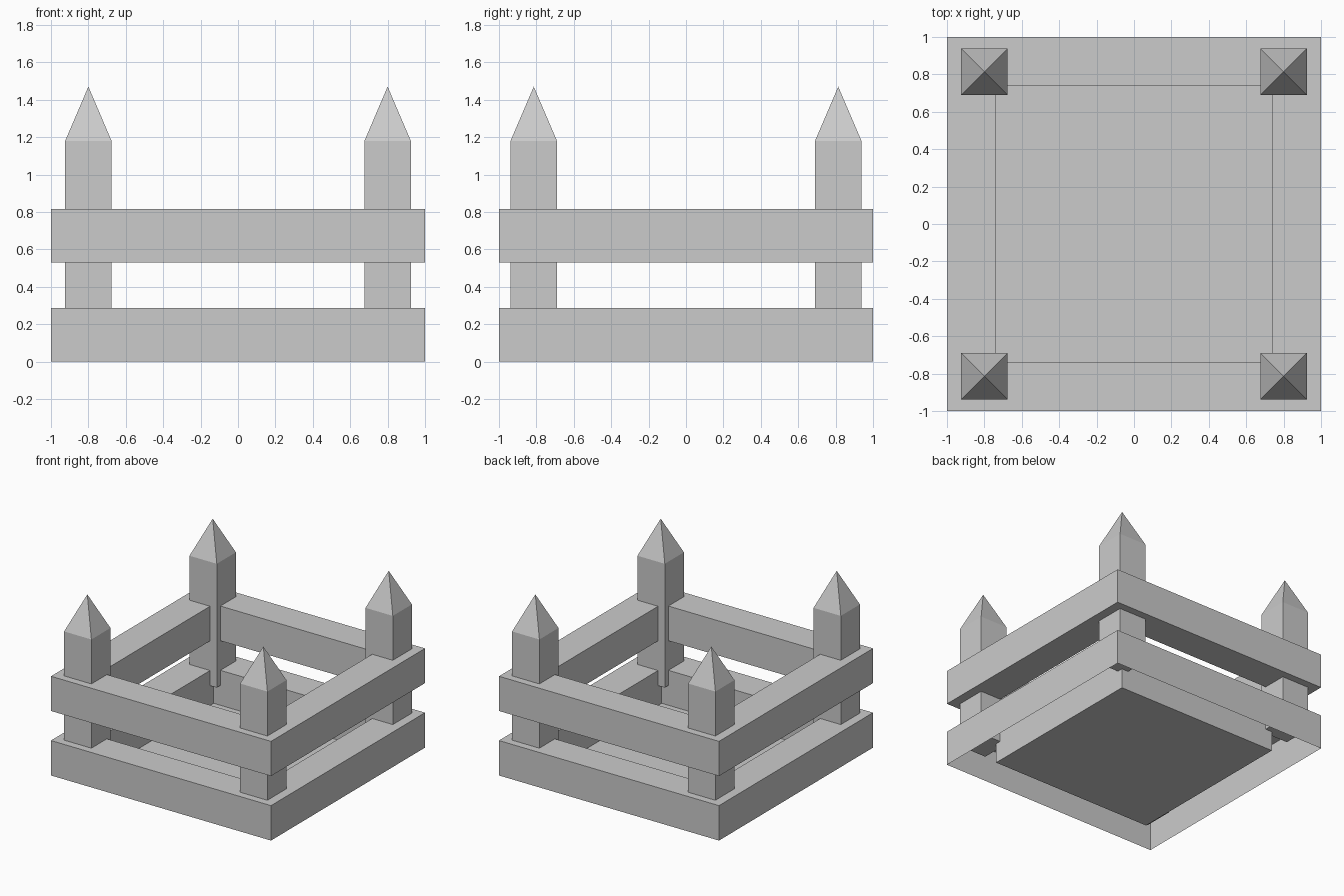
import bpy, bmesh

if "Cube" in bpy.data.objects:
    bpy.data.objects.remove(bpy.data.objects["Cube"])

OUTER, INNER = 1.0, 0.737
SIGNS = [(-1, -1), (1, -1), (1, 1), (-1, 1)]


def finish(name, bm):
    mesh = bpy.data.meshes.new(name)
    bm.to_mesh(mesh)
    bm.free()
    obj = bpy.data.objects.new(name, mesh)
    bpy.context.collection.objects.link(obj)
    return obj


def stack(name, profile, centre=(0, 0), closed=False, bottom=False, top=False):
    """Square loops of (half width, z) joined in order, around a vertical axis."""
    bm = bmesh.new()
    loops = [[bm.verts.new((centre[0] + sx * h, centre[1] + sy * h, z))
              for sx, sy in SIGNS] for h, z in profile]
    pairs = list(zip(loops, loops[1:]))
    if closed:
        pairs.append((loops[-1], loops[0]))
    for a, b in pairs:
        for i in range(4):
            j = (i + 1) % 4
            bm.faces.new((a[i], a[j], b[j], b[i]))
    if bottom:
        bm.faces.new(loops[0][::-1])
    if top:
        bm.faces.new(loops[-1])
    # Collapse the pyramid tip to one point
    bmesh.ops.remove_doubles(bm, verts=bm.verts[:], dist=1e-5)
    return finish(name, bm)


# Lower frame: hollow underneath, inner walls run down to a thin floor
stack("lower_frame_and_floor",
      [(OUTER, 0), (OUTER, 0.287), (INNER, 0.287), (INNER, 0)], top=True)

# Upper rail: solid square ring
stack("upper_rail",
      [(OUTER, 0.53), (OUTER, 0.815), (INNER, 0.815), (INNER, 0.53)], closed=True)

# Corner posts with pointed tops, ending a little above the floor
for sx, sy in SIGNS:
    name = f"{'front' if sy < 0 else 'back'}_{'left' if sx < 0 else 'right'}_post"
    stack(name, [(0.124, 0.163), (0.124, 1.18), (0, 1.47)],
          centre=(sx * 0.80, sy * 0.814), bottom=True)
